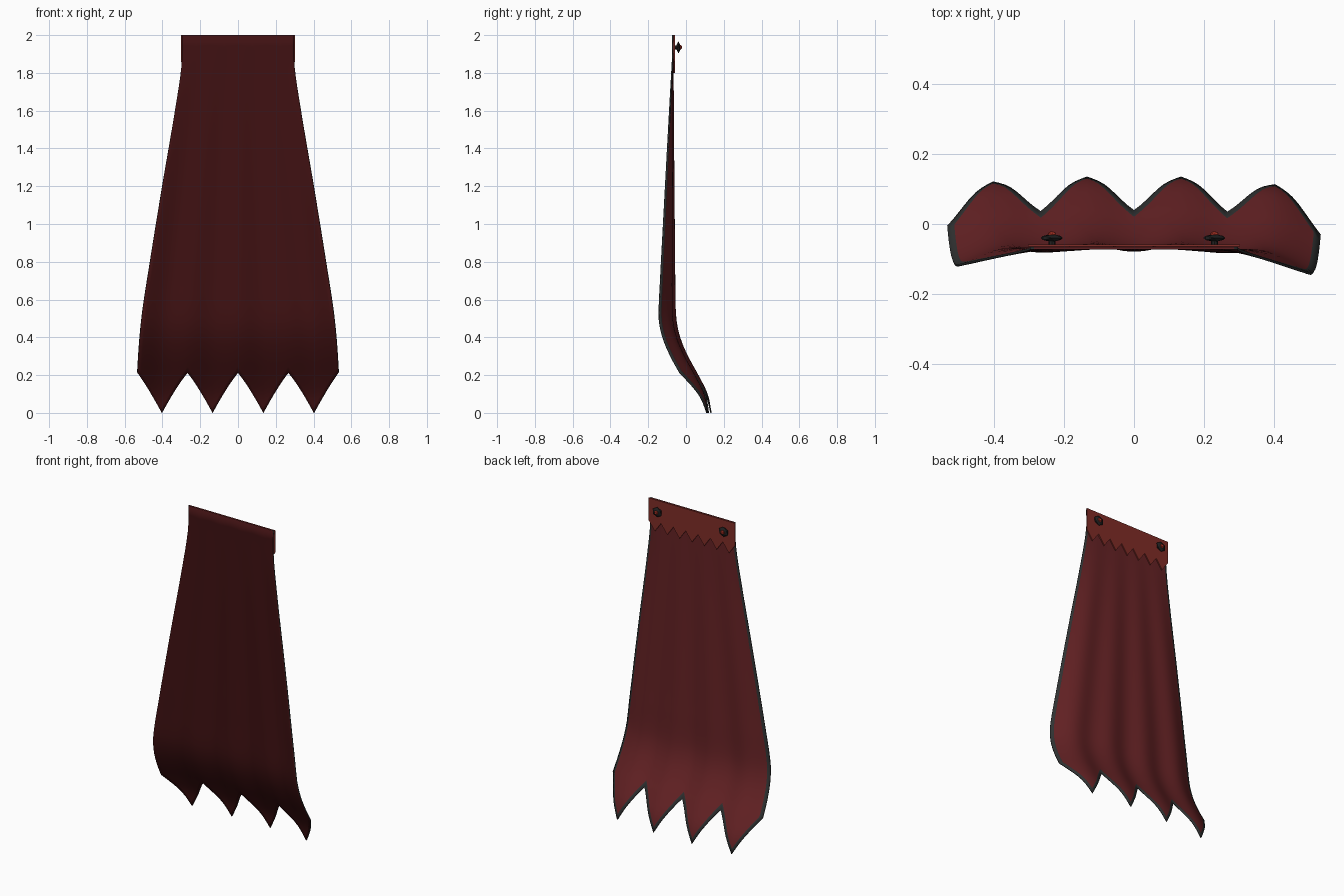
import bpy, bmesh, math
from mathutils import Matrix

if "Cube" in bpy.data.objects:
    bpy.data.objects.remove(bpy.data.objects["Cube"])


def material(name, rgb):
    m = bpy.data.materials.new(name)
    m.diffuse_color = (*rgb, 1)
    m.use_nodes = True
    m.node_tree.nodes["Principled BSDF"].inputs["Base Color"].default_value = m.diffuse_color
    return m


LINING = material("red lining", (0.130, 0.016, 0.018))
TRIM = material("charcoal trim", (0.030, 0.032, 0.032))
OUTER = material("dark maroon cloth", (0.050, 0.0055, 0.006))
COLLAR = material("bright red collar", (0.215, 0.026, 0.020))
METAL = material("dark metal", (0.015, 0.015, 0.015))
GEM = material("red gem", (0.45, 0.035, 0.02))


def new_object(name, bm, mats):
    me = bpy.data.meshes.new(name)
    bm.to_mesh(me)
    bm.free()
    for m in mats:
        me.materials.append(m)
    ob = bpy.data.objects.new(name, me)
    bpy.context.collection.objects.link(ob)
    return ob


def curve(pts, t):
    """Smooth interpolation through (t, value) points."""
    t = min(max(t, pts[0][0]), pts[-1][0])
    i = 0
    while i < len(pts) - 2 and t > pts[i + 1][0]:
        i += 1
    def slope(k):
        a, b = pts[max(k - 1, 0)], pts[min(k + 1, len(pts) - 1)]
        return (b[1] - a[1]) / (b[0] - a[0])
    (t0, a), (t1, b) = pts[i], pts[i + 1]
    h = t1 - t0
    s = (t - t0) / h
    return ((2*s**3 - 3*s*s + 1) * a + (s**3 - 2*s*s + s) * h * slope(i)
            + (3*s*s - 2*s**3) * b + (s**3 - s*s) * h * slope(i + 1))


WIDTH = [(0, .538), (.22, .534), (.5, .512), (.8, .467), (1.2, .402),
         (1.6, .334), (1.85, .298), (2, .297)]
DEPTH = [(0, .127), (.1, .106), (.2, .057), (.3, .002), (.4, -.040), (.5, -.060),
         (.7, -.064), (1, -.065), (1.5, -.066), (2, -.066)]


def hem(u):
    """Height of the jagged hem: four points across the width."""
    d = abs(((u + 1) * 2) % 1 - .5) * 2
    return .215 * (.8 * d + .2 * math.sin(d * math.pi / 2))


def cloth_point(u, z):
    t = min(max((1.9 - z) / 1.4, 0), 1)
    edge = (.045 if u < 0 else .07) * abs(u) ** 4
    fold = .009 * math.cos(4 * math.pi * u)
    return (u * curve(WIDTH, z), curve(DEPTH, z) - t * (edge + fold), z)


# Cape cloth: flared grid with trim along the sides and hem
us = sorted([i / 32 for i in range(-32, 33) if abs(i) != 31] + [-.963, .963])
ROWS = 44
bm = bmesh.new()
grid = []
for u in us:
    low = hem(u)
    col = [bm.verts.new(cloth_point(u, low))]
    for j in range(ROWS + 1):
        z0 = low + .034
        col.append(bm.verts.new(cloth_point(u, z0 + (2 - z0) * (j / ROWS) ** 1.4)))
    grid.append(col)
for i in range(len(us) - 1):
    for j in range(ROWS + 1):
        f = bm.faces.new((grid[i][j], grid[i][j + 1], grid[i + 1][j + 1], grid[i + 1][j]))
        f.material_index = 1 if j == 0 or i in (0, len(us) - 2) else 0
        f.smooth = True
bm.normal_update()
if sum(f.normal.y for f in bm.faces) < 0:
    bmesh.ops.reverse_faces(bm, faces=bm.faces[:])
cape = new_object("cape_cloth", bm, [LINING, TRIM, OUTER])
sol = cape.modifiers.new("thickness", 'SOLIDIFY')
sol.thickness = .007
sol.offset = -1
sol.material_offset = 2
bpy.context.view_layer.objects.active = cape
cape.select_set(True)
bpy.ops.object.shade_smooth_by_angle(angle=math.radians(40))

# Collar: flat band with a saw-tooth lower edge on the inner side
TEETH, HALF = 7, .303
bm = bmesh.new()
bottom, top = [], []
for i in range(2 * TEETH + 1):
    x = -HALF + HALF * i / TEETH
    bottom.append(bm.verts.new((x, -.065, 1.80 if i % 2 else 1.86)))
    top.append(bm.verts.new((x, -.065, 2)))
faces = [bm.faces.new((bottom[i], bottom[i + 1], top[i + 1], top[i]))
         for i in range(2 * TEETH)]
ext = bmesh.ops.extrude_face_region(bm, geom=faces)
for v in ext["geom"]:
    if isinstance(v, bmesh.types.BMVert):
        v.co.y += .007
bmesh.ops.recalc_face_normals(bm, faces=bm.faces[:])
new_object("collar_band", bm, [COLLAR])

# Studs: faceted dark mount, short pin and a small red gem
for side, x in (("left", -.235), ("right", .23)):
    bm = bmesh.new()
    bmesh.ops.create_icosphere(bm, subdivisions=1, radius=1,
                               matrix=Matrix.Translation((x, -.04, 1.935))
                               @ Matrix.Diagonal((.035, .011, .032, 1)))
    bmesh.ops.create_cone(bm, cap_ends=True, segments=8, radius1=.01, radius2=.01, depth=.018,
                          matrix=Matrix.Translation((x, -.05, 1.935))
                          @ Matrix.Rotation(math.pi / 2, 4, 'X'))
    new_object("stud_mount_" + side, bm, [METAL])
    bm = bmesh.new()
    bmesh.ops.create_icosphere(bm, subdivisions=1, radius=1,
                               matrix=Matrix.Translation((x, -.030, 1.935))
                               @ Matrix.Diagonal((.014, .010, .014, 1)))
    new_object("stud_gem_" + side, bm, [GEM])
